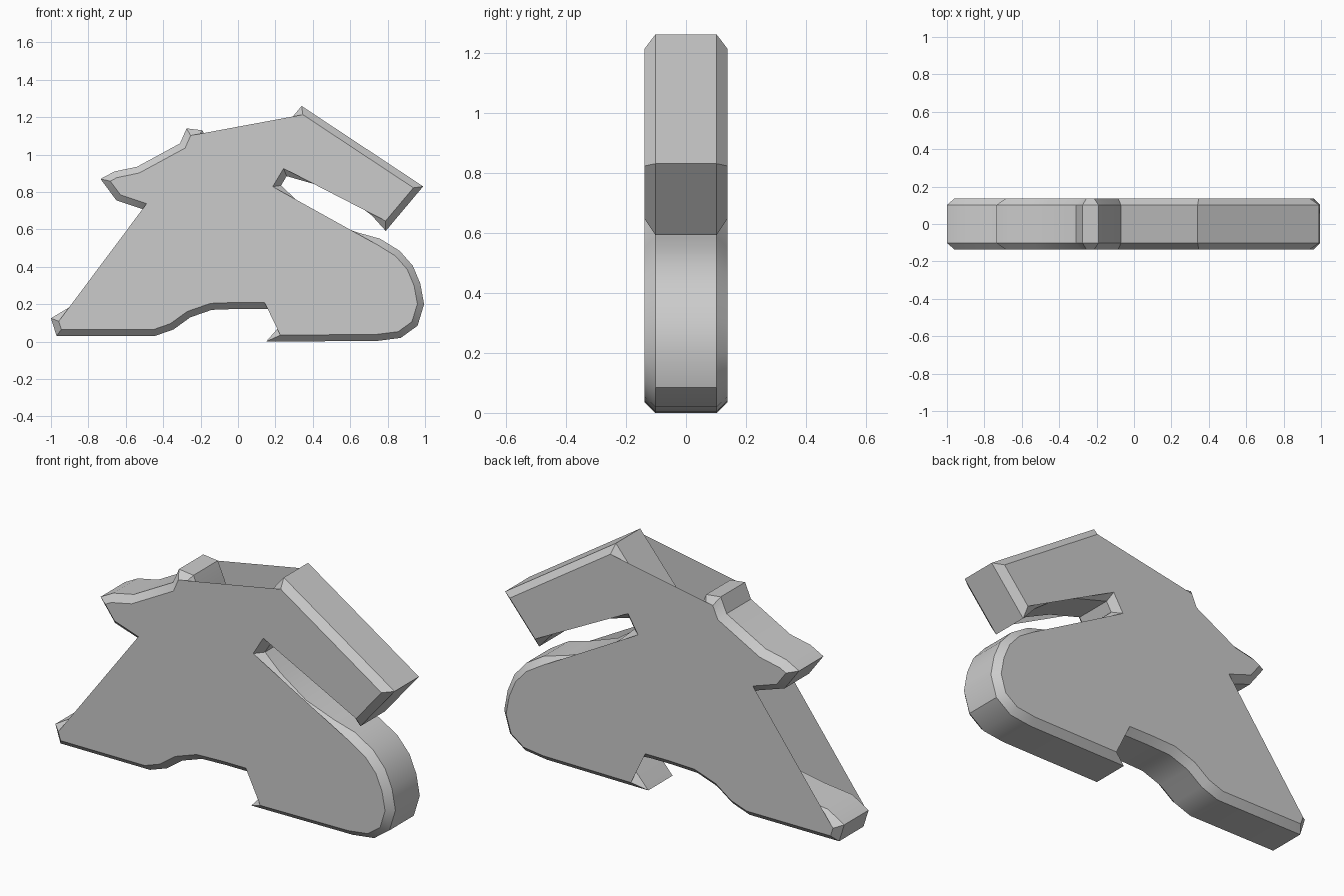
import bpy, bmesh
from mathutils import Vector

if "Cube" in bpy.data.objects:
    bpy.data.objects.remove(bpy.data.objects["Cube"])

HALF, RIM, INSET = 0.1375, 0.102, 0.035

# Clockwise silhouette of the edge band, split in runs.
# True: the side plates follow the run; False: recessed run bridged by the plates.
runs = [
    (True, [(-0.97, 0.03), (-1.0, 0.125)]),                                  # tail heel
    (False, [(-0.905, 0.182), (-0.75, 0.2), (-0.58, 0.23), (-0.42, 0.36),
             (-0.33, 0.56), (-0.38, 0.66)]),                                 # back groove
    (True, [(-0.50, 0.705), (-0.65, 0.755), (-0.735, 0.87), (-0.66, 0.91),
            (-0.54, 0.935), (-0.31, 1.06), (-0.275, 1.14)]),                 # crest
    (False, [(-0.19, 1.13), (-0.15, 1.04), (-0.07, 0.77)]),                  # top groove
    (True, [(0.34, 1.26), (0.99, 0.83), (0.79, 0.592)]),                     # snout
    (False, [(0.715, 0.675), (0.6, 0.76), (0.45, 0.83)]),                    # slot roof
    (True, [(0.26, 0.885), (0.23, 0.835)]),                                  # slot end
    (False, [(0.32, 0.75), (0.47, 0.645), (0.635, 0.585)]),                  # slot floor
    (True, [(0.76, 0.55), (0.865, 0.485), (0.935, 0.405), (0.975, 0.31),
            (0.995, 0.2), (0.96, 0.085), (0.87, 0.02), (0.745, 0.004),
            (0.15, 0.0)]),                                                   # round foot
    (False, [(0.205, 0.062), (0.3, 0.16)]),                                  # foot groove
    (True, [(0.14, 0.175), (0, 0.175), (-0.14, 0.17), (-0.255, 0.13),
            (-0.345, 0.065), (-0.445, 0.03)]),                               # belly arch
]
outer = [Vector(p) for _, pts in runs for p in pts]
on_plate = [flag for flag, pts in runs for _ in pts]
n = len(outer)


def inset(i):
    """Mitred inward offset of one outline point."""
    p = outer[i]
    a = (p - outer[i - 1]).normalized()
    b = (outer[(i + 1) % n] - p).normalized()
    na, nb = Vector((a.y, -a.x)), Vector((b.y, -b.x))
    m = (na + nb).normalized()
    return p + m * min(INSET / max(m.dot(na), 0.1), INSET * 2.4)


inner = [inset(i) for i in range(n)]
bm = bmesh.new()


def loop(points, y):
    return [bm.verts.new((p.x, y, p.y)) for p in points]


# Chamfered edge band
loops = [loop(inner, -HALF), loop(outer, -RIM), loop(outer, RIM), loop(inner, HALF)]
for la, lb in zip(loops, loops[1:]):
    for i in range(n):
        j = (i + 1) % n
        bm.faces.new((la[i], lb[i], lb[j], la[j]))

# Side plates spanning the recessed runs
front = [v for v, k in zip(loops[0], on_plate) if k]
back = [v for v, k in zip(loops[3], on_plate) if k]
plates = [bm.faces.new(front), bm.faces.new(back[::-1])]
bm.normal_update()
if plates[0].normal.y > 0:
    for f in plates:
        f.normal_flip()
if sum(f.normal.z for f in bm.faces if f.calc_center_median().z > 1.1) < 0:
    for f in bm.faces:
        if f not in plates:
            f.normal_flip()
bmesh.ops.triangulate(bm, faces=plates)

mesh = bpy.data.meshes.new("horse_emblem")
bm.to_mesh(mesh)
bm.free()
obj = bpy.data.objects.new("horse_emblem", mesh)
bpy.context.collection.objects.link(obj)
bpy.context.view_layer.objects.active = obj
obj.select_set(True)
bpy.ops.object.shade_smooth_by_angle(angle=0.52)
